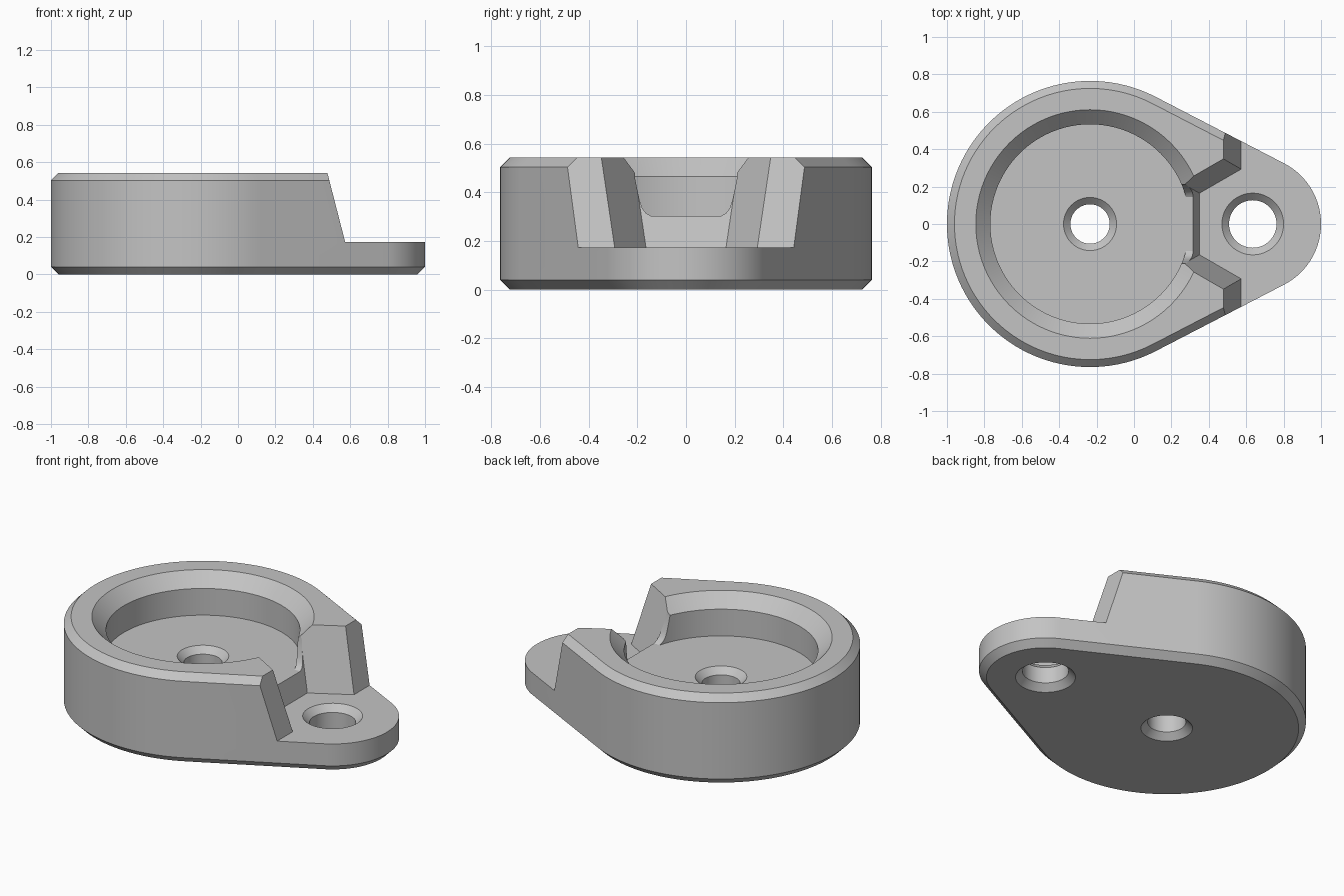
import bpy, bmesh, math

cube = bpy.data.objects.get("Cube")
if cube:
    bpy.data.objects.remove(cube, do_unlink=True)

TOP, TAB = 0.543, 0.173          # heights of the cup and the tab
CUP_X, CUP_R = -0.235, 0.765     # large round end
TAB_X, TAB_R = 0.635, 0.365      # small round end
CHAMFER = 0.04
DRAFT = 0.257                    # outward lean of the notch walls

grey = bpy.data.materials.new("plain grey")
grey.use_nodes = True
colour = (0.55, 0.55, 0.55, 1)
grey.diffuse_color = colour
grey.node_tree.nodes["Principled BSDF"].inputs["Base Color"].default_value = colour


def loft(name, rings):
    """Closed solid skinned through rings of equal point count."""
    bm = bmesh.new()
    loops = [[bm.verts.new(p) for p in ring] for ring in rings]
    n = len(loops[0])
    for a, b in zip(loops, loops[1:]):
        for i in range(n):
            j = (i + 1) % n
            bm.faces.new((a[i], a[j], b[j], b[i]))
    bm.faces.new(loops[0][::-1])
    bm.faces.new(loops[-1])
    bmesh.ops.recalc_face_normals(bm, faces=bm.faces)
    mesh = bpy.data.meshes.new(name)
    bm.to_mesh(mesh)
    bm.free()
    mesh.materials.append(grey)
    obj = bpy.data.objects.new(name, mesh)
    bpy.context.collection.objects.link(obj)
    return obj


def arc(cx, r, start, end, z, steps):
    angles = [start + (end - start) * i / steps for i in range(steps + 1)]
    return [(cx + r * math.cos(a), r * math.sin(a), z) for a in angles]


def teardrop(inset, z):
    """Outline around both round ends, joined by tangent lines."""
    t = math.acos((CUP_R - TAB_R) / (TAB_X - CUP_X))
    return (arc(CUP_X, CUP_R - inset, t, 2 * math.pi - t, z, 72)
            + arc(TAB_X, TAB_R - inset, -t, t, z, 40))


def turned(name, cx, levels, steps=96):
    """Round solid from (height, radius) pairs."""
    return loft(name, [arc(cx, r, 0, 2 * math.pi, z, steps)[:-1] for z, r in levels])


def notch_outline(z):
    """Tab clearance with half a hexagon biting into the cup."""
    lean = (z - TAB) * DRAFT
    x, a = 0.573 - lean, 0.285 + lean
    k = math.tan(math.pi / 6)
    half = [(1.5, 1), (x, 1), (x, a / math.cos(math.pi / 6) - (TAB_X - x) * k),
            (TAB_X - a, a * k)]
    full = half + [(px, -py) for px, py in reversed(half)]
    return [(px, py, z) for px, py in full]


def hole(name, cx, r, rim, height):
    """Through hole with a countersink at each end."""
    e, c = 0.04, rim - r
    return turned(name, cx, [(-e, rim + e), (c, r), (height - c, r),
                             (height + e, rim + e)], 64)


# Chamfered teardrop body
body = loft("mount_body", [teardrop(CHAMFER, 0), teardrop(0, CHAMFER),
                           teardrop(0, TOP - CHAMFER), teardrop(CHAMFER, TOP)])

# Rounded channel linking the cup floor to the notch
FLOOR = 0.303
side = [(0.145, FLOOR), (0.165, 0.315), (0.18, 0.335), (0.19, 0.365),
        (0.2, 0.41), (0.21, 0.46), (0.215, 0.6)]
profile = side + [(-y, z) for y, z in reversed(side)]

cutters = [
    loft("notch_cutter", [notch_outline(TAB), notch_outline(0.65)]),
    turned("cup_cutter", CUP_X, [(FLOOR, 0.533), (0.465, 0.533), (0.6, 0.668)]),
    loft("channel_cutter", [[(x, y, z) for y, z in profile] for x in (0.1, 0.45)]),
    hole("cup_hole_cutter", CUP_X, 0.105, 0.142, FLOOR),
    hole("tab_hole_cutter", TAB_X, 0.127, 0.165, TAB),
]

# Carve the body
bpy.ops.object.select_all(action='DESELECT')
body.select_set(True)
bpy.context.view_layer.objects.active = body
for cutter in cutters:
    cutter.hide_render = True
    cut = body.modifiers.new(cutter.name, 'BOOLEAN')
    cut.operation = 'DIFFERENCE'
    cut.solver = 'EXACT'
    cut.object = cutter
    bpy.ops.object.modifier_apply(modifier=cut.name)
    bpy.data.objects.remove(cutter, do_unlink=True)

bpy.ops.object.shade_smooth_by_angle(angle=math.radians(25))
